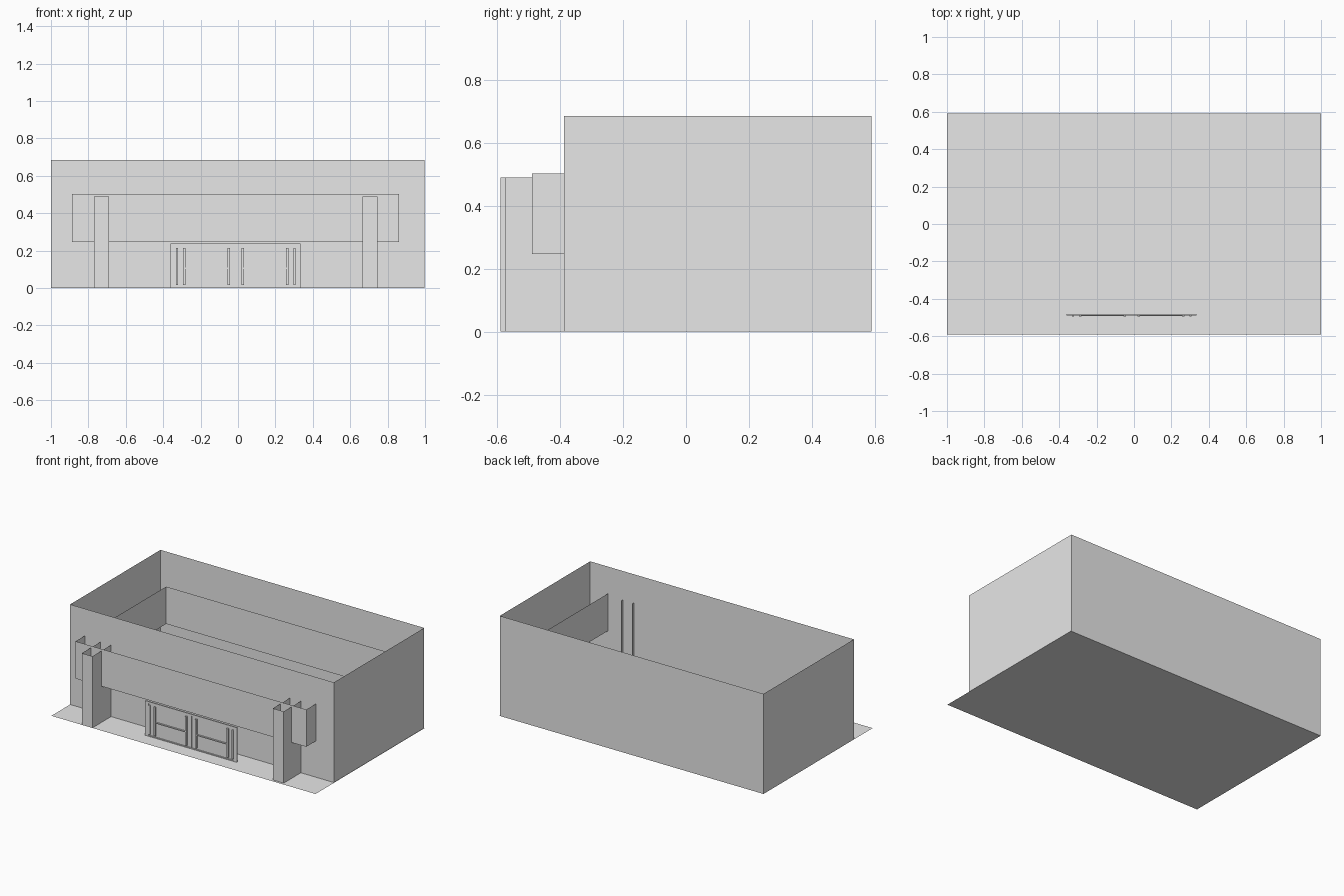
import bpy
import bmesh

old = bpy.data.objects.get("Cube")
if old:
    bpy.data.objects.remove(old, do_unlink=True)

grey = bpy.data.materials.new("plain grey")
grey.use_nodes = True
grey.diffuse_color = (0.8, 0.8, 0.8, 1)
grey.node_tree.nodes["Principled BSDF"].inputs["Base Color"].default_value = (0.8, 0.8, 0.8, 1)


def finish(name, bm):
    mesh = bpy.data.meshes.new(name)
    bm.to_mesh(mesh)
    bm.free()
    mesh.materials.append(grey)
    obj = bpy.data.objects.new(name, mesh)
    bpy.context.collection.objects.link(obj)
    return obj


def wall(name, path, z0, z1, closed=False):
    """Upright sheet that follows a plan outline."""
    bm = bmesh.new()
    low = [bm.verts.new((x, y, z0)) for x, y in path]
    high = [bm.verts.new((x, y, z1)) for x, y in path]
    count = len(path)
    for i in range(count if closed else count - 1):
        j = (i + 1) % count
        bm.faces.new((low[i], low[j], high[j], high[i]))
    return finish(name, bm)


def rect(x0, x1, y0, y1):
    return [(x0, y0), (x1, y0), (x1, y1), (x0, y1)]


def box(name, x0, x1, y0, y1, z0, z1):
    bm = bmesh.new()
    bmesh.ops.create_cube(bm, size=1)
    for v in bm.verts:
        v.co = (x1 if v.co.x > 0 else x0,
                y1 if v.co.y > 0 else y0,
                z1 if v.co.z > 0 else z0)
    return finish(name, bm)


# Ground sheet
bm = bmesh.new()
bm.faces.new([bm.verts.new((x, y, 0)) for x, y in rect(-1, 1, -0.59, 0.59)])
finish("ground_slab", bm)

# Open-topped building shell and the floating band that passes through its front
wall("building_walls", rect(-1, 0.997, -0.387, 0.59), 0, 0.685, closed=True)
wall("fascia_band", rect(-0.887, 0.86, -0.49, 0.49), 0.247, 0.502, closed=True)

# Pillars, open at the top and back
for name, x0, x1, front, back in (("right_pillar", -0.77, -0.69, -0.59, -0.387),
                                  ("left_pillar", 0.665, 0.747, -0.573, -0.37)):
    wall(name, [(x0, back), (x0, front), (x1, front), (x1, back)], 0, 0.49)

# Entrance: backing panel and surrounding frame
FACE = -0.49
BACK = -0.482
wall("door_panel", [(-0.335, -0.484), (0.31, -0.484)], 0, 0.225)
box("frame_right", -0.36, -0.335, FACE, BACK, 0, 0.237)
box("frame_left", 0.31, 0.335, FACE, BACK, 0, 0.237)
box("frame_top", -0.335, 0.31, FACE, BACK, 0.225, 0.237)
box("frame_sill", -0.335, 0.31, FACE, BACK, 0, 0.006)
box("centre_mullion", -0.015, -0.009, FACE, BACK, 0.006, 0.225)

# Two door leaves, each with upright bars and a push rail
CENTRE = -0.012
for side, sign in (("right", -1), ("left", 1)):
    for part, offset, half in (("inner_bar", 0.037, 0.006),
                               ("outer_bar", 0.275, 0.006),
                               ("jamb_bar", 0.315, 0.005)):
        x = CENTRE + sign * offset
        box(f"{side}_door_{part}", x - half, x + half, FACE - 0.004, BACK, 0.015, 0.213)
    ends = sorted((CENTRE + sign * 0.04, CENTRE + sign * 0.272))
    box(f"{side}_door_push_rail", *ends, FACE - 0.002, BACK, 0.102, 0.109)
